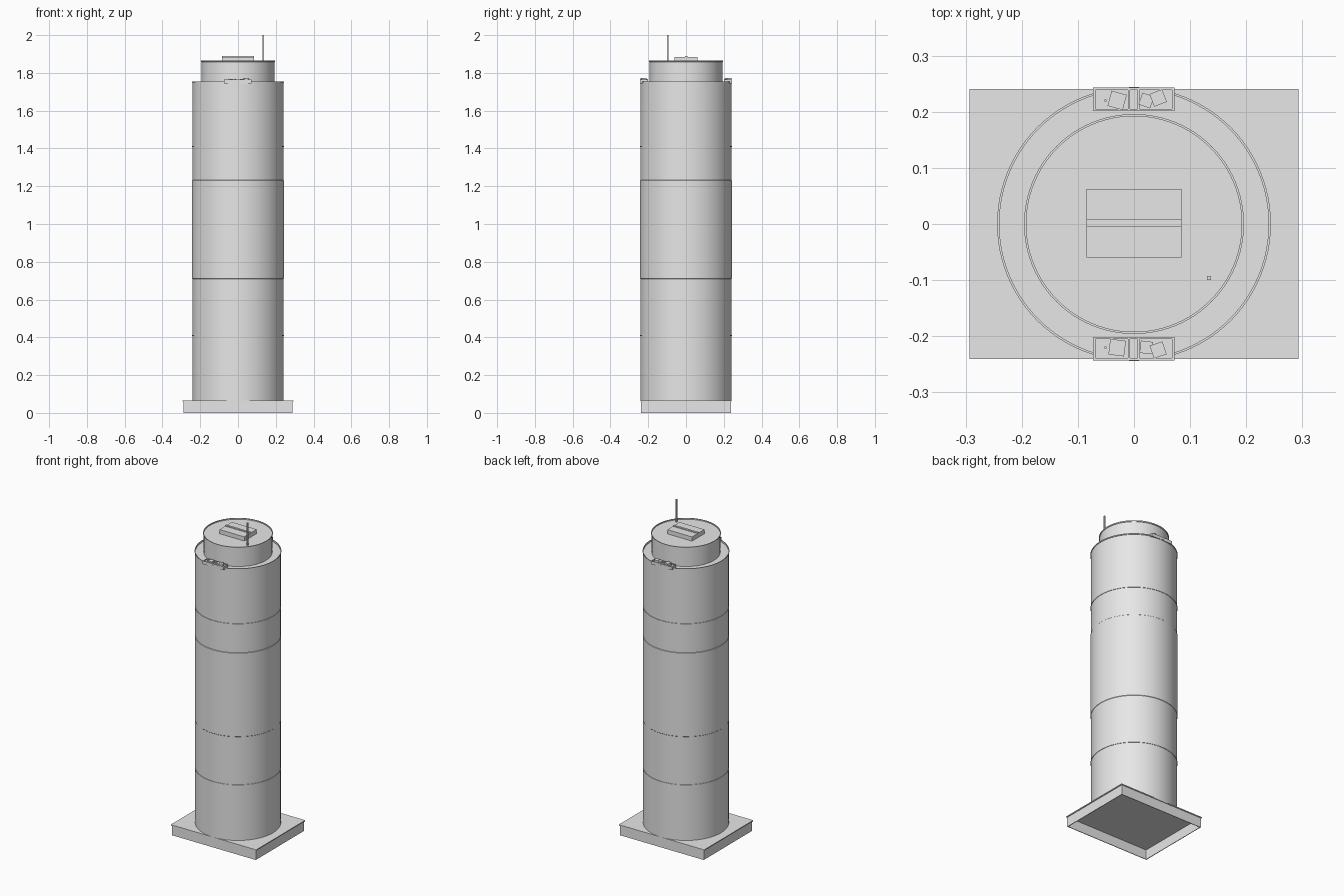
import bpy, bmesh, math, random
from mathutils import Matrix

random.seed(4)
if "Cube" in bpy.data.objects:
    bpy.data.objects.remove(bpy.data.objects["Cube"], do_unlink=True)

# One pale grey for the whole building
grey = bpy.data.materials.new("pale_grey")
grey.use_nodes = True
grey.diffuse_color = (0.8, 0.8, 0.8, 1)
grey.node_tree.nodes["Principled BSDF"].inputs["Base Color"].default_value = (0.8, 0.8, 0.8, 1)


def finish(name, bm, smooth=False):
    bmesh.ops.recalc_face_normals(bm, faces=bm.faces)
    mesh = bpy.data.meshes.new(name)
    bm.to_mesh(mesh)
    bm.free()
    mesh.materials.append(grey)
    obj = bpy.data.objects.new(name, mesh)
    bpy.context.collection.objects.link(obj)
    if smooth:
        bpy.ops.object.select_all(action="DESELECT")
        obj.select_set(True)
        bpy.context.view_layer.objects.active = obj
        bpy.ops.object.shade_smooth_by_angle(angle=math.radians(30))
    return obj


def add_box(bm, x, y, z, turn=0):
    """Add a box spanning the x, y and z ranges, turned about its centre."""
    mid = [(a + b) / 2 for a, b in (x, y, z)]
    size = [b - a for a, b in (x, y, z)]
    matrix = (Matrix.Translation(mid) @ Matrix.Rotation(turn, 4, "Z")
              @ Matrix.Diagonal((*size, 1)))
    bmesh.ops.create_cube(bm, size=1, matrix=matrix)


def box(name, x, y, z):
    bm = bmesh.new()
    add_box(bm, x, y, z)
    return finish(name, bm)


def lathe(name, profile, steps=96):
    """Spin a radius and height profile about the z axis."""
    bm = bmesh.new()
    verts = [bm.verts.new((r, 0, z)) for r, z in profile]
    edges = [bm.edges.new(pair) for pair in zip(verts, verts[1:])]
    bmesh.ops.spin(bm, geom=verts + edges, cent=(0, 0, 0), axis=(0, 0, 1),
                   angle=math.tau, steps=steps)
    bmesh.ops.remove_doubles(bm, verts=bm.verts, dist=0.0001)
    return finish(name, bm, smooth=True)


# Hollow plinth, open underneath, with a thin overhanging slab
PX, PY, WALL = 0.288, 0.237, 0.004
bm = bmesh.new()
for s in (-1, 1):
    add_box(bm, sorted((s * PX, s * (PX - WALL))), (-PY, PY), (0, 0.06))
    add_box(bm, (-PX + WALL, PX - WALL), sorted((s * PY, s * (PY - WALL))), (0, 0.06))
finish("plinth_walls", bm)
box("plinth_slab", (-0.293, 0.293), (-0.241, 0.241), (0.06, 0.066))

# Main round shaft with a slightly proud middle and a thin parapet
R = 0.241
lathe("main_tower", [(0, 0.066), (R, 0.066), (R, 0.71), (R + 0.002, 0.712),
                     (R + 0.002, 1.23), (R, 1.232), (R, 1.748), (0.244, 1.749),
                     (0.244, 1.755), (0.240, 1.755), (0.240, 1.745), (0, 1.745)])

# Fine string courses
for label, z in (("lower", 0.41), ("upper", 1.41)):
    lathe(label + "_band", [(R - 0.001, z - 0.003), (R + 0.002, z - 0.002),
                            (R + 0.002, z + 0.002), (R - 0.001, z + 0.003)])

# Set-back crown drum with its own rim
lathe("crown_drum", [(0.193, 1.745), (0.193, 1.858), (0.196, 1.859), (0.196, 1.866),
                     (0.192, 1.866), (0.192, 1.859), (0, 1.859)])

# Roof plant room, ridge and mast
box("roof_plant_room", (-0.085, 0.085), (-0.06, 0.062), (1.859, 1.885))
box("roof_ridge", (-0.085, 0.085), (-0.005, 0.008), (1.885, 1.89))
box("mast", (0.13, 0.137), (-0.1, -0.093), (1.859, 2.0))

# Two equipment trays on the ledge, front and back
for label, side in (("front", -1), ("back", 1)):
    bm = bmesh.new()
    inner, outer = 0.201, 0.243
    span = lambda a, b: sorted((side * a, side * b))
    add_box(bm, (-0.073, 0.072), span(inner, outer), (1.744, 1.758))
    for a, b in ((inner, inner + 0.004), (outer - 0.004, outer)):
        add_box(bm, (-0.073, 0.072), span(a, b), (1.758, 1.764))
    for x in (-0.073, -0.011, 0.006, 0.068):
        add_box(bm, (x, x + 0.004), span(inner, outer), (1.758, 1.764))
    finish(label + "_equipment_tray", bm)

    # Loose units set at odd angles inside each tray
    bm = bmesh.new()
    for x, half in ((-0.03, 0.014), (0.022, 0.011), (0.043, 0.012)):
        y = side * (0.222 + random.uniform(-0.003, 0.003))
        add_box(bm, (x - half, x + half), (y - half, y + half),
                (1.756, 1.768 + random.uniform(0, 0.006)), random.uniform(-0.6, 0.6))
    add_box(bm, (-0.053, -0.049), span(0.218, 0.222), (1.756, 1.77))
    finish(label + "_tray_units", bm)
